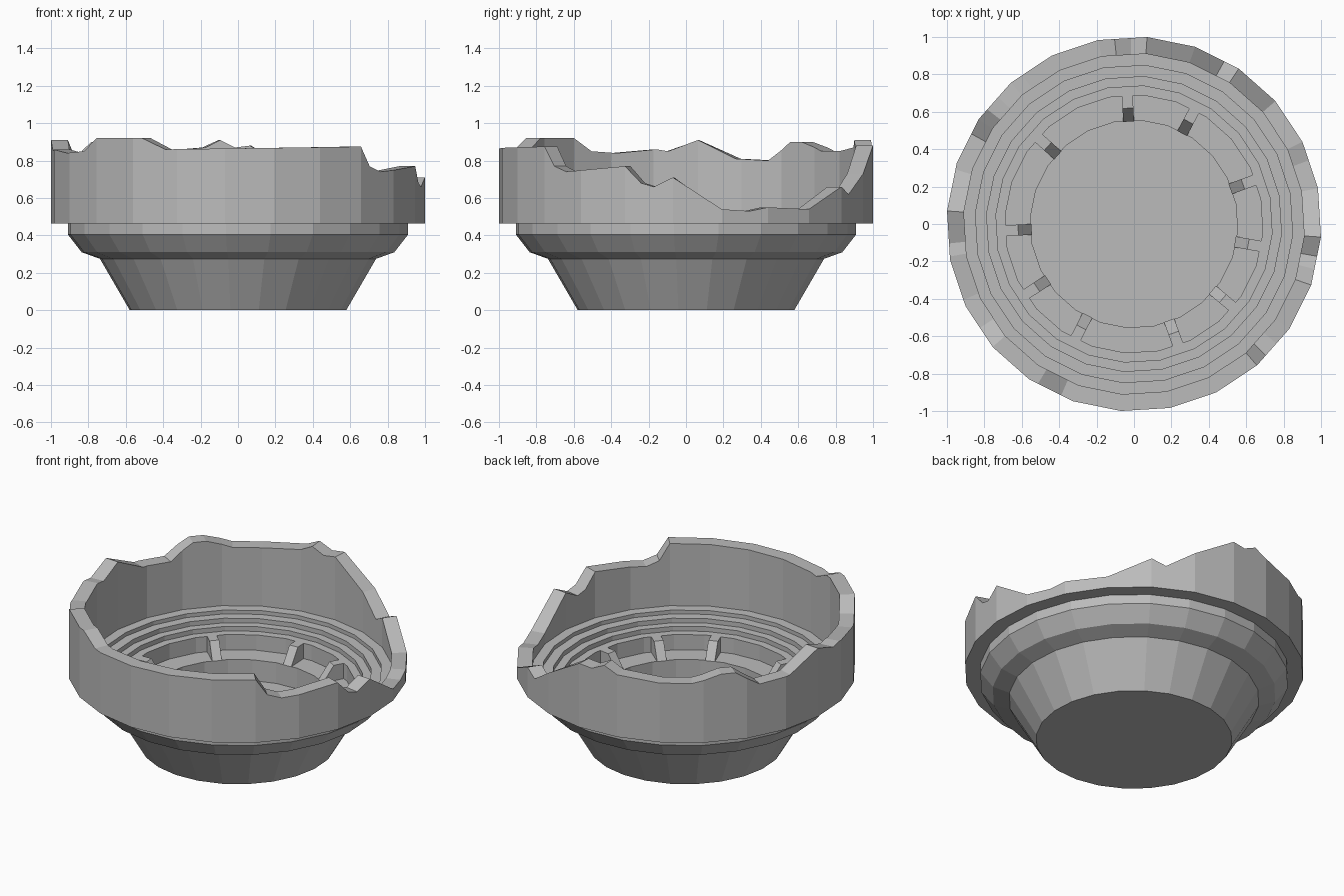
import bpy
import bmesh
import math

default_cube = bpy.data.objects.get("Cube")
if default_cube:
    bpy.data.objects.remove(default_cube, do_unlink=True)

SIDES = 24
STEP = 360 / SIDES
FIRST_CORNER = 11
OUTER, INNER = 1.002, 0.912
LEDGE = 0.465

stone = bpy.data.materials.new("weathered grey stone")
stone.use_nodes = True
stone_colour = (0.5, 0.5, 0.5, 1)
stone.diffuse_color = stone_colour
stone.node_tree.nodes["Principled BSDF"].inputs["Base Color"].default_value = stone_colour


def finish(bm, name):
    """Turn a bmesh into a flat shaded stone object."""
    bmesh.ops.recalc_face_normals(bm, faces=bm.faces)
    mesh = bpy.data.meshes.new(name)
    bm.to_mesh(mesh)
    bm.free()
    mesh.materials.append(stone)
    part = bpy.data.objects.new(name, mesh)
    bpy.context.collection.objects.link(part)
    return part


def polygon_point(angle, radius, z):
    """Point on the many-sided outline at any angle, keeping each side flat."""
    offset = (angle - FIRST_CORNER) % STEP - STEP / 2
    reach = radius * math.cos(math.radians(STEP / 2)) / math.cos(math.radians(offset))
    turn = math.radians(angle)
    return (reach * math.cos(turn), reach * math.sin(turn), z)


def bridge(bm, loops, closed_section):
    """Join neighbouring cross-sections with quads all the way round."""
    for this, following in zip(loops, loops[1:] + loops[:1]):
        count = len(this)
        for i in range(count if closed_section else count - 1):
            j = (i + 1) % count
            bm.faces.new((this[i], this[j], following[j], following[i]))


# Bowl: foot, flared collar, stepped tiers, ledge and sunken floor
bowl_profile = [
    (0.58, 0), (0.74, 0.275), (0.838, 0.31), (0.912, 0.405), (0.912, 0.47),
    (0.85, 0.47), (0.85, 0.445), (0.79, 0.445), (0.79, 0.415),
    (0.74, 0.415), (0.74, 0.385), (0.69, 0.385), (0.69, 0.285),
    (0.555, 0.285), (0.555, 0.15),
]
bm = bmesh.new()
loops = []
for side in range(SIDES):
    angle = FIRST_CORNER + side * STEP
    loops.append([bm.verts.new(polygon_point(angle, r, z)) for r, z in bowl_profile])
bridge(bm, loops, False)
bm.faces.new([loop[0] for loop in loops])
bm.faces.new([loop[-1] for loop in loops])
finish(bm, "stepped_bowl")

# Broken outer wall: angle in degrees and height of the crumbling rim
rim = [
    (-174, 0.85), (-170, 0.86), (-156, 0.84), (-146, 0.85), (-139, 0.92),
    (-121, 0.92), (-113, 0.86), (-49, 0.875), (-45, 0.77), (-40, 0.74),
    (-19, 0.77), (-14, 0.68), (-10, 0.66), (-4, 0.71), (11, 0.54),
    (20, 0.53), (26, 0.55), (41, 0.54), (56, 0.66), (61, 0.62), (71, 0.73),
    (86, 0.88), (91, 0.87), (96, 0.91), (101, 0.87), (116, 0.85),
    (127, 0.85), (137, 0.9), (142, 0.9), (151, 0.8), (163, 0.81), (176, 0.91),
]


def rim_height(angle):
    wrapped = rim + [(rim[0][0] + 360, rim[0][1])]
    angle = (angle - rim[0][0]) % 360 + rim[0][0]
    for (a, low), (b, high) in zip(wrapped, wrapped[1:]):
        if a <= angle <= b:
            return low + (high - low) * (angle - a) / (b - a)


breaks = [a % 360 for a, _ in rim]
corners = [FIRST_CORNER + side * STEP for side in range(SIDES)]
corners = [c for c in corners if all(abs(c - b) > 0.1 for b in breaks)]
bm = bmesh.new()
loops = []
for angle in sorted(breaks + corners):
    top = rim_height(angle)
    section = [(OUTER, LEDGE), (OUTER, top), (INNER, top), (INNER, LEDGE)]
    loops.append([bm.verts.new(polygon_point(angle, r, z)) for r, z in section])
bridge(bm, loops, True)
finish(bm, "broken_wall")

# Sloping dividers on the ledge around the floor
divider_profile = [(0.7, 0.28), (0.7, 0.385), (0.62, 0.385), (0.548, 0.285), (0.548, 0.28)]
half_width = 0.029
for number, angle in enumerate((93, 62, 20, -10, -40, -70, -117, -147, -177, 138)):
    turn = math.radians(angle)
    bm = bmesh.new()
    ends = []
    for across in (-half_width, half_width):
        ends.append([
            bm.verts.new((r * math.cos(turn) - across * math.sin(turn),
                          r * math.sin(turn) + across * math.cos(turn), z))
            for r, z in divider_profile
        ])
        bm.faces.new(ends[-1])
    for i in range(len(divider_profile)):
        j = (i + 1) % len(divider_profile)
        bm.faces.new((ends[0][i], ends[0][j], ends[1][j], ends[1][i]))
    finish(bm, f"ledge_divider_{number + 1}")
